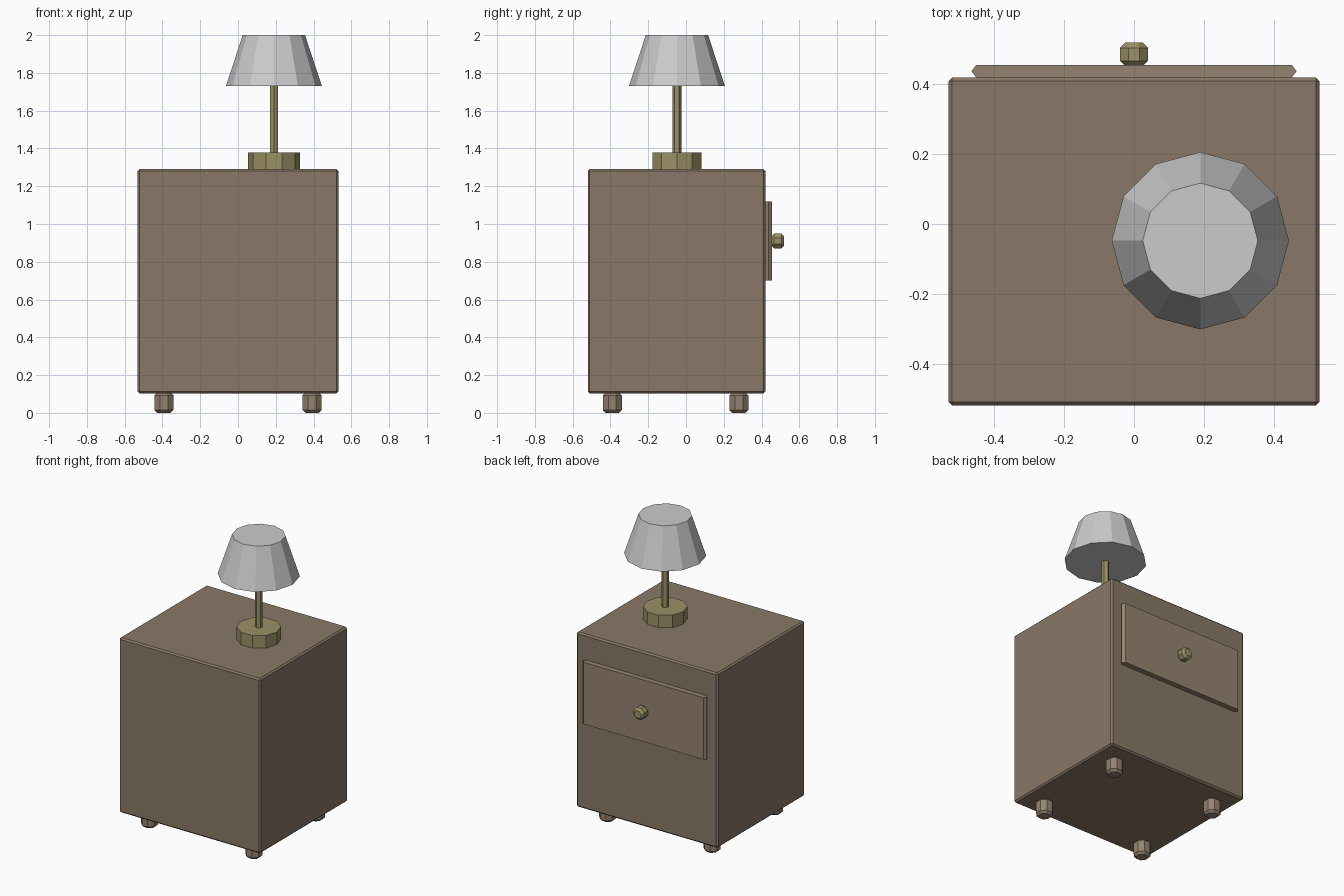
import bpy, bmesh, math
from mathutils import Matrix

if "Cube" in bpy.data.objects:
    bpy.data.objects.remove(bpy.data.objects["Cube"])


def material(name, rgb):
    m = bpy.data.materials.new(name)
    m.diffuse_color = (*rgb, 1)
    m.use_nodes = True
    m.node_tree.nodes["Principled BSDF"].inputs["Base Color"].default_value = m.diffuse_color
    return m


WOOD = material("wood", (0.25, 0.19, 0.135))
PANEL = material("panel_wood", (0.30, 0.23, 0.16))
BRASS = material("brass", (0.33, 0.28, 0.13))


def finish(name, bm, mat=None, bevel=0):
    bmesh.ops.recalc_face_normals(bm, faces=bm.faces)
    me = bpy.data.meshes.new(name)
    bm.to_mesh(me)
    bm.free()
    ob = bpy.data.objects.new(name, me)
    bpy.context.collection.objects.link(ob)
    if mat:
        me.materials.append(mat)
    if bevel:
        mod = ob.modifiers.new("bevel", 'BEVEL')
        mod.width, mod.segments = bevel, 1
        mod.limit_method = 'ANGLE'
        mod.angle_limit = math.radians(60)
    return ob


def cone(name, loc, r1, r2, depth, sides, mat=None, turn=0, tilt=0, bevel=0):
    """Flat-faced cylinder or cone centred on loc; turn spins it, tilt tips it about x."""
    bm = bmesh.new()
    mtx = (Matrix.Translation(loc) @ Matrix.Rotation(math.radians(tilt), 4, 'X')
           @ Matrix.Rotation(math.radians(turn), 4, 'Z'))
    bmesh.ops.create_cone(bm, cap_ends=True, segments=sides, radius1=r1,
                          radius2=r2, depth=depth, matrix=mtx)
    return finish(name, bm, mat, bevel)


# cabinet body
bm = bmesh.new()
bmesh.ops.create_cube(bm, size=1, matrix=Matrix.Translation((0, -0.05, 0.697))
                      @ Matrix.Diagonal((1.062, 0.94, 1.188, 1)))
finish("cabinet", bm, WOOD, 0.01)

# drawer front with pointed side edges
bm = bmesh.new()
profile = [(-0.452, 0.42), (0.452, 0.42), (0.466, 0.438),
           (0.452, 0.456), (-0.452, 0.456), (-0.466, 0.438)]
face = bm.faces.new([bm.verts.new((x, y, 0.70)) for x, y in profile])
ext = bmesh.ops.extrude_face_region(bm, geom=[face])
bmesh.ops.translate(bm, vec=(0, 0, 0.42),
                    verts=[v for v in ext["geom"] if isinstance(v, bmesh.types.BMVert)])
finish("drawer_front", bm, PANEL)

# drawer knob
cone("drawer_knob", (0, 0.486, 0.91), 0.043, 0.043, 0.068, 8, BRASS,
     turn=22.5, tilt=90, bevel=0.015)

# feet
for y, row in ((-0.39, "front"), (0.28, "back")):
    for x, side in ((-0.392, "left"), (0.392, "right")):
        cone(f"{row}_{side}_foot", (x, y, 0.054), 0.054, 0.054, 0.108, 8, PANEL,
             turn=22.5, bevel=0.015)

# lamp
LX, LY = 0.19, -0.048
cone("lamp_base", (LX, LY, 1.335), 0.137, 0.137, 0.085, 10, BRASS, turn=90)
cone("lamp_stem", (LX, LY, 1.56), 0.024, 0.024, 0.38, 6, BRASS)
cone("lamp_shade", (LX, LY, 1.865), 0.254, 0.165, 0.27, 12)
